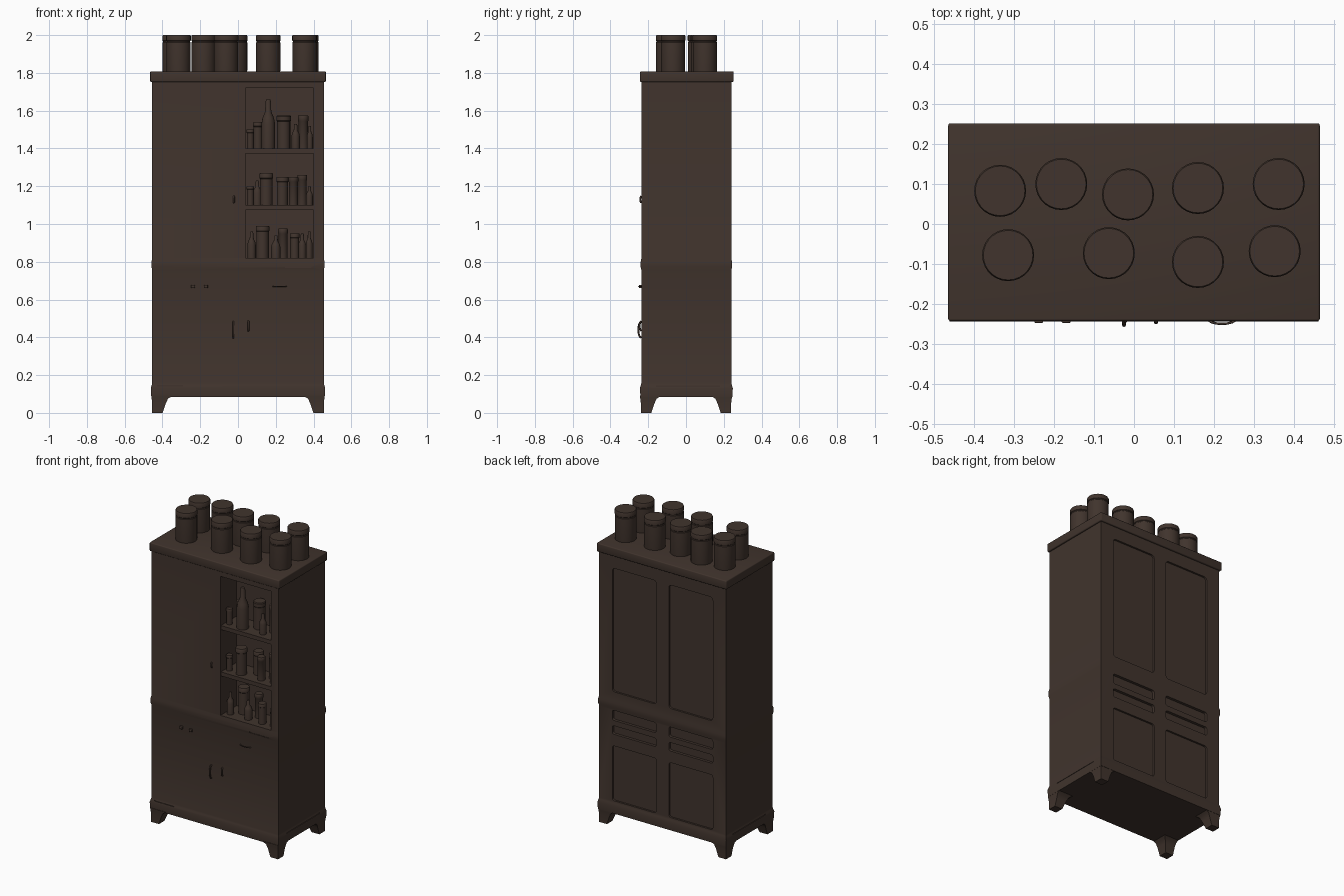
import bpy, bmesh, math
from mathutils import Matrix

if "Cube" in bpy.data.objects:
    bpy.data.objects.remove(bpy.data.objects["Cube"])

wood = bpy.data.materials.new("dark_brown_wood")
wood.use_nodes = True
COLOUR = (0.052, 0.034, 0.026, 1)
wood.diffuse_color = COLOUR
bsdf = wood.node_tree.nodes["Principled BSDF"]
bsdf.inputs["Base Color"].default_value = COLOUR
bsdf.inputs["Roughness"].default_value = 0.8


def finish(name, bm):
    bmesh.ops.recalc_face_normals(bm, faces=bm.faces)
    mesh = bpy.data.meshes.new(name)
    bm.to_mesh(mesh)
    bm.free()
    mesh.materials.append(wood)
    ob = bpy.data.objects.new(name, mesh)
    bpy.context.collection.objects.link(ob)
    return ob


def smooth(ob):
    bpy.ops.object.select_all(action="DESELECT")
    ob.select_set(True)
    bpy.context.view_layer.objects.active = ob
    bpy.ops.object.shade_smooth_by_angle(angle=math.radians(35))


def loft(name, sections):
    """Stack of rectangles (z, x0, x1, y0, y1) joined into a closed solid."""
    bm = bmesh.new()
    rings = [[bm.verts.new(p) for p in
              ((x0, y0, z), (x1, y0, z), (x1, y1, z), (x0, y1, z))]
             for z, x0, x1, y0, y1 in sections]
    for a, b in zip(rings, rings[1:]):
        for i in range(4):
            j = (i + 1) % 4
            bm.faces.new((a[i], a[j], b[j], b[i]))
    bm.faces.new(rings[0][::-1])
    bm.faces.new(rings[-1])
    return finish(name, bm)


def box(name, x, y, z, bevel=0.0, axis=None):
    """Box from three (low, high) ranges; bevels all edges or those along one axis."""
    bm = bmesh.new()
    bmesh.ops.create_cube(bm, size=1)
    for v in bm.verts:
        v.co = [(r[0] + r[1]) / 2 + c * (r[1] - r[0]) for c, r in zip(v.co, (x, y, z))]
    if bevel:
        edges = [e for e in bm.edges if axis is None or
                 abs((e.verts[0].co - e.verts[1].co).normalized()[axis]) > 0.9]
        bmesh.ops.bevel(bm, geom=edges, offset=bevel, segments=3, profile=0.5, affect="EDGES")
    return finish(name, bm)


def lathe(name, place, profile, steps=28):
    bm = bmesh.new()
    verts = [bm.verts.new((r, 0, z)) for r, z in profile]
    edges = [bm.edges.new(p) for p in zip(verts, verts[1:])]
    bmesh.ops.spin(bm, geom=verts + edges, cent=(0, 0, 0), axis=(0, 0, 1),
                   angle=math.tau, steps=steps)
    bmesh.ops.remove_doubles(bm, verts=bm.verts, dist=0.0002)
    bmesh.ops.transform(bm, matrix=Matrix.Translation(place), verts=bm.verts)
    ob = finish(name, bm)
    smooth(ob)
    return ob


def tube(name, points, radius):
    curve = bpy.data.curves.new(name, "CURVE")
    curve.dimensions = "3D"
    curve.bevel_depth = radius
    curve.bevel_resolution = 2
    curve.use_fill_caps = True
    spline = curve.splines.new("POLY")
    spline.points.add(len(points) - 1)
    for p, co in zip(spline.points, points):
        p.co = (*co, 1)
    curve.materials.append(wood)
    ob = bpy.data.objects.new(name, curve)
    bpy.context.collection.objects.link(ob)


def cut(target, cutter):
    mod = target.modifiers.new("cut", "BOOLEAN")
    mod.operation = "DIFFERENCE"
    mod.solver = "EXACT"
    mod.object = cutter
    bpy.context.view_layer.objects.active = target
    bpy.ops.object.modifier_apply(modifier=mod.name)
    bpy.data.objects.remove(cutter)


FRONT, BACK = -0.236, 0.24

# Carcass with a flared plinth and a waist moulding
outline = [(0.085, 0.005), (0.13, 0.008), (0.15, 0.002), (0.158, 0), (0.755, 0),
           (0.772, 0.004), (0.8, 0.004), (0.818, 0), (1.765, 0)]
carcass = loft("carcass", [(z, -0.454 - f, 0.454 + f, FRONT - f, BACK + f)
                           for z, f in outline])

# Open display niche on the front
NICHE_BACK = -0.07
cut(carcass, box("niche_cutter", (0.04, 0.4), (-0.3, NICHE_BACK), (0.82, 1.72)))

# Sunken panels and slots on the back
for side in (-1, 1):
    x = sorted((side * 0.045, side * 0.36))
    for z, depth, r in (((0.87, 1.67), 0.012, 0.02), ((0.685, 0.75), 0.018, 0.012),
                        ((0.595, 0.65), 0.018, 0.012), ((0.165, 0.52), 0.012, 0.015)):
        cut(carcass, box("panel_cutter", x, (BACK - depth, 0.3), z, r, axis=1))

# Thin grooves on the plinth and below the niche
for side in (-1, 1):
    cut(carcass, box("groove_cutter", sorted((side * 0.455, side * 0.5)),
                     (-0.16, 0.18), (0.138, 0.144)))
cut(carcass, box("groove_cutter", (-0.43, -0.29), (-0.3, FRONT - 0.001), (0.141, 0.147)))
cut(carcass, box("groove_cutter", (0.25, 0.39), (-0.3, FRONT), (0.767, 0.774)))
smooth(carcass)

# Cornice
smooth(box("cornice", (-0.465, 0.465), (-0.243, 0.252), (1.752, 1.808), 0.006))

# Tapered feet
for sx in (-1, 1):
    for sy in (-1, 1):
        rings = []
        for z, w, out in ((0, 0.055, 0), (0.05, 0.072, 0), (0.075, 0.083, 0.003),
                          (0.092, 0.11, 0.005)):
            xs = sorted((sx * (0.454 + out), sx * (0.454 - w)))
            ys = sorted((sy * (0.239 + out), sy * (0.239 - w)))
            rings.append((z, *xs, *ys))
        smooth(loft(f"foot_{'left' if sx > 0 else 'right'}_{'back' if sy > 0 else 'front'}",
                    rings))

# Shelves in the niche
for i, z in enumerate((1.1, 1.4)):
    box(f"shelf_{i + 1}", (0.038, 0.402), (FRONT + 0.004, NICHE_BACK + 0.01), (z - 0.026, z))

# Bottles and pots on the shelves: (x, height, radius, is_bottle)
rows = {
    0.82: ((0.072, 0.14, 0.022, 1), (0.13, 0.17, 0.036, 0), (0.2, 0.12, 0.024, 1),
           (0.238, 0.155, 0.026, 0), (0.3, 0.13, 0.026, 0), (0.34, 0.13, 0.02, 1),
           (0.377, 0.14, 0.018, 1)),
    1.1: ((0.065, 0.1, 0.02, 0), (0.102, 0.13, 0.022, 1), (0.15, 0.17, 0.036, 0),
          (0.235, 0.15, 0.032, 0), (0.293, 0.15, 0.026, 0), (0.34, 0.16, 0.026, 0),
          (0.378, 0.1, 0.018, 1)),
    1.4: ((0.065, 0.1, 0.02, 0), (0.105, 0.14, 0.026, 0), (0.16, 0.26, 0.036, 1),
          (0.242, 0.175, 0.038, 0), (0.305, 0.13, 0.022, 1), (0.345, 0.175, 0.028, 0),
          (0.38, 0.12, 0.016, 1)),
}
for z, row in rows.items():
    for i, (x, h, r, bottle) in enumerate(row):
        y = (-0.18, -0.125)[i % 2]
        if bottle:
            shape = [(0, 0), (r, 0), (r, h * 0.5), (r * 0.85, h * 0.62), (r * 0.45, h * 0.75),
                     (r * 0.42, h * 0.94), (r * 0.3, h), (0, h)]
        else:
            shape = [(0, 0), (r * 0.92, 0), (r * 0.92, h * 0.82), (r, h * 0.84),
                     (r, h * 0.97), (r * 0.9, h), (0, h)]
        lathe("small_bottle" if bottle else "small_pot", (x, y, z), shape, 16)

# Canisters on top
jar = [(0, 0), (0.063, 0), (0.064, 0.006), (0.064, 0.155), (0.0615, 0.158),
       (0.0615, 0.162), (0.065, 0.165), (0.065, 0.188), (0.062, 0.194), (0, 0.194)]
for x, y in ((-0.335, 0.083), (-0.182, 0.1), (-0.015, 0.074), (0.16, 0.09), (0.362, 0.1),
             (-0.315, -0.078), (-0.063, -0.073), (0.16, -0.095), (0.352, -0.068)):
    lathe("canister", (x, y, 1.806), jar)

# Drawer knobs, drawer pull and door handles
for x in (-0.238, -0.17):
    smooth(box("drawer_knob", (x - 0.011, x + 0.011), (FRONT - 0.012, FRONT + 0.005),
               (0.66, 0.678), 0.004))
tube("drawer_pull", [(0.22 + 0.036 * math.cos(a), FRONT - 0.014 * math.sin(a), 0.67)
                     for a in (math.pi * k / 8 for k in range(9))], 0.003)
for x, z, h in ((-0.025, 0.44, 0.042), (0.055, 0.46, 0.025), (-0.022, 1.13, 0.016)):
    tube("door_handle", [(x, FRONT - h * 0.4 * math.sin(a), z + h * math.cos(a))
                         for a in (math.pi * k / 8 for k in range(9))], 0.005)
